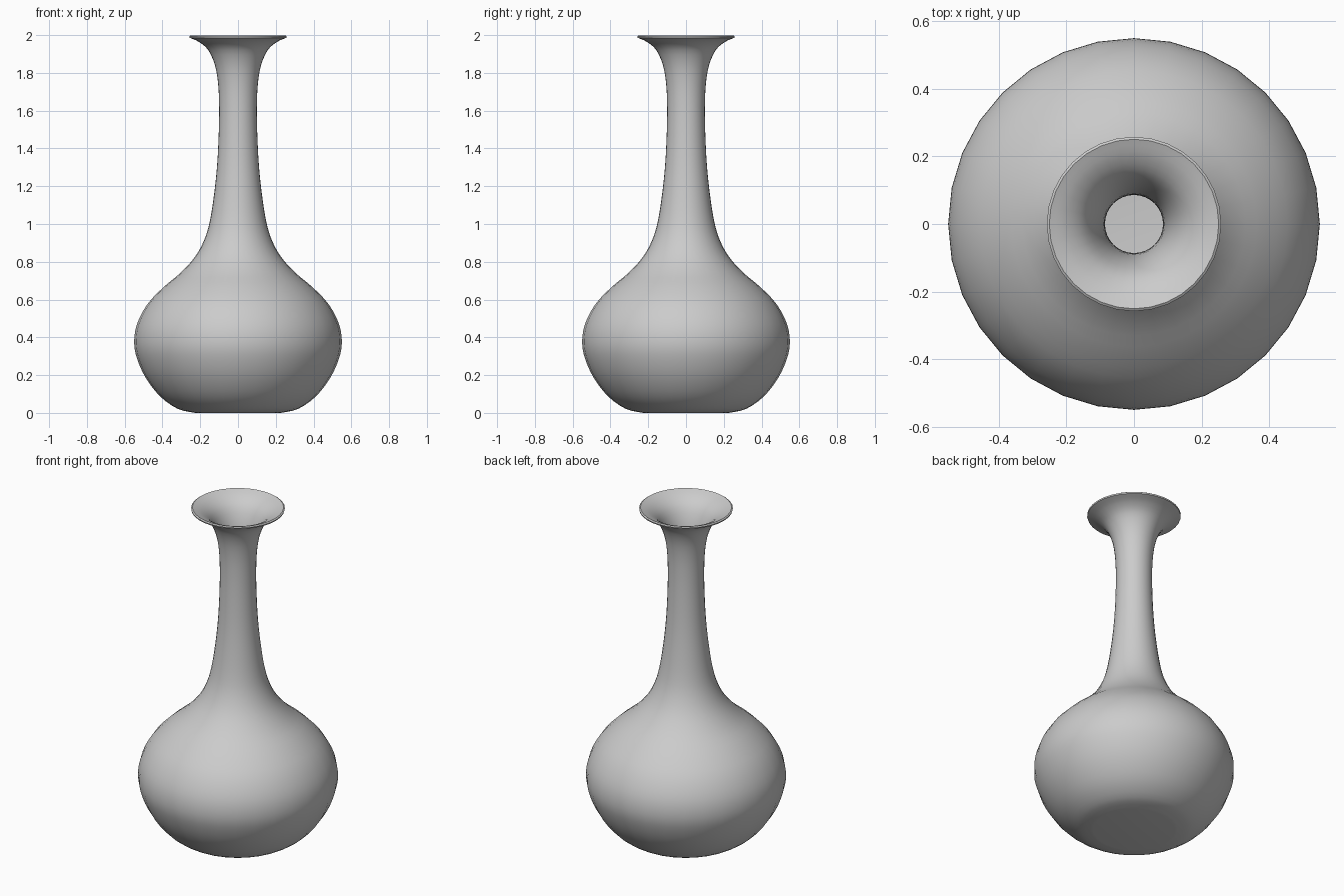
import bpy, bmesh, math
from mathutils import Vector

if "Cube" in bpy.data.objects:
    bpy.data.objects.remove(bpy.data.objects["Cube"])

SEGMENTS = 32
WALL = 0.014

# Outer silhouette (radius, height) from foot to lip
outline = [(0.24, 0.002), (0.32, 0.022), (0.41, 0.085), (0.485, 0.18), (0.532, 0.28),
           (0.55, 0.37), (0.535, 0.47), (0.48, 0.575), (0.395, 0.665), (0.30, 0.745),
           (0.225, 0.83), (0.177, 0.92), (0.148, 1.02), (0.125, 1.17), (0.11, 1.32),
           (0.102, 1.48), (0.10, 1.62), (0.105, 1.74), (0.122, 1.84), (0.157, 1.92),
           (0.205, 1.963), (0.256, 1.986)]


def smooth_path(points, steps):
    """Catmull-Rom resampling of a 2D path."""
    p = [Vector(q) for q in points]
    p = [2 * p[0] - p[1]] + p + [2 * p[-1] - p[-2]]
    out = []
    for i in range(1, len(p) - 2):
        a, b, c, d = p[i - 1:i + 3]
        for s in range(steps):
            t = s / steps
            out.append(0.5 * (2 * b + (c - a) * t + (2 * a - 5 * b + 4 * c - d) * t ** 2
                              + (3 * b - a - 3 * c + d) * t ** 3))
    return out + [p[-2]]


def inset_path(path, dist):
    """Offset a path towards the inside of the vase."""
    out = []
    for i, q in enumerate(path):
        d = (path[min(i + 1, len(path) - 1)] - path[max(i - 1, 0)]).normalized()
        out.append(q + Vector((-d.y, d.x)) * dist)
    return out


# Full wall section: foot, outer wall, rounded lip, inner wall, inner floor
outer = smooth_path(outline, 3)
inner = inset_path(outer, WALL)
lip = Vector((0.258, 1.994))
section = [Vector((0, 0)), Vector((0.225, 0))] + outer + [lip] + inner[::-1] + [Vector((0, WALL))]

# Lathe the section around z
bm = bmesh.new()
verts = [bm.verts.new((q.x, 0, q.y)) for q in section]
edges = [bm.edges.new(pair) for pair in zip(verts, verts[1:])]
bmesh.ops.spin(bm, geom=verts + edges, cent=(0, 0, 0), axis=(0, 0, 1),
               angle=math.tau, steps=SEGMENTS, use_merge=False)
bmesh.ops.remove_doubles(bm, verts=bm.verts, dist=0.0005)
bmesh.ops.recalc_face_normals(bm, faces=bm.faces)

mesh = bpy.data.meshes.new("vase")
bm.to_mesh(mesh)
bm.free()
vase = bpy.data.objects.new("vase", mesh)
bpy.context.collection.objects.link(vase)
bpy.context.view_layer.objects.active = vase
vase.select_set(True)
bpy.ops.object.shade_smooth_by_angle(angle=math.radians(40))
